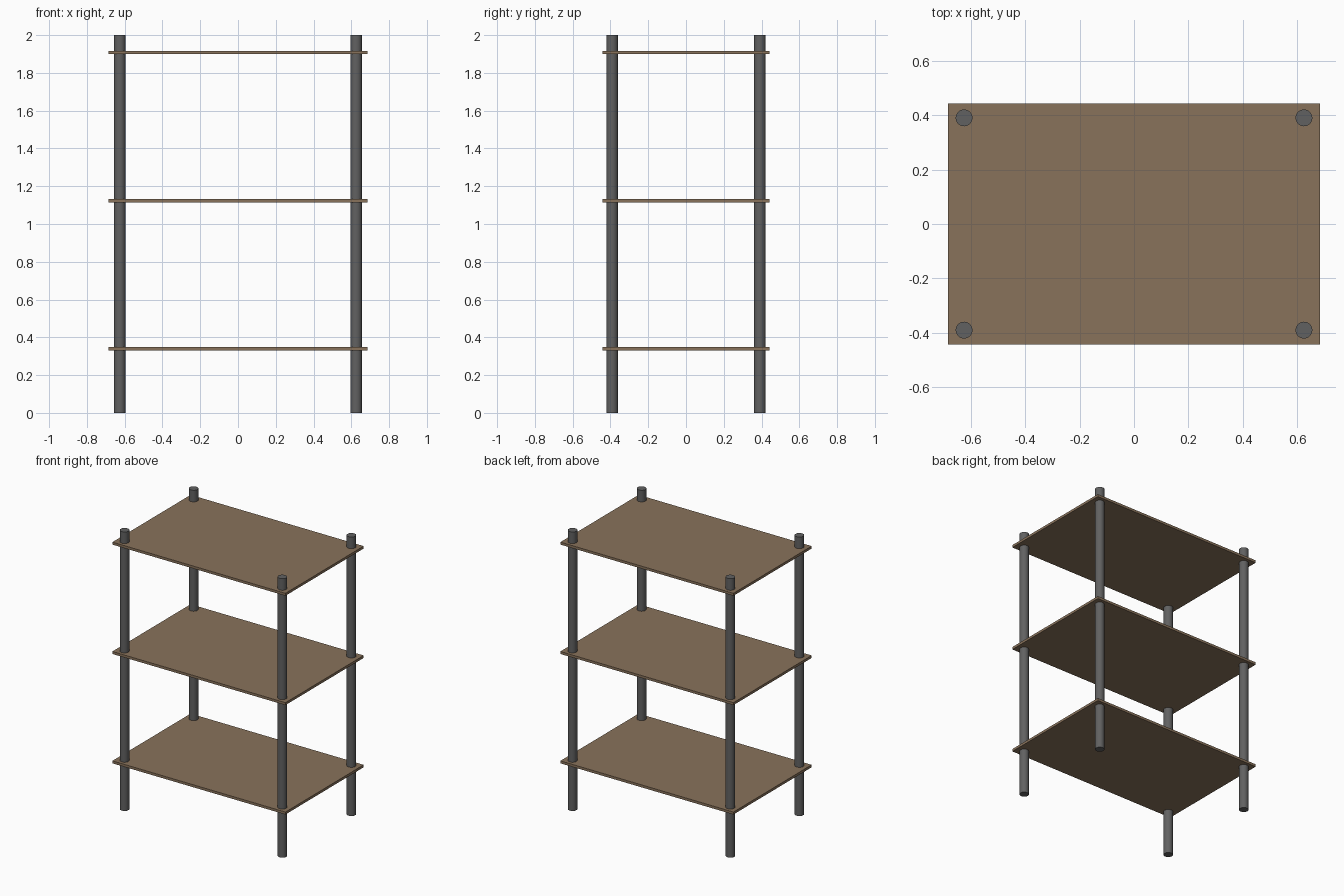
import bpy, math

if "Cube" in bpy.data.objects:
    bpy.data.objects.remove(bpy.data.objects["Cube"])

def material(name, rgb):
    m = bpy.data.materials.new(name)
    m.diffuse_color = (*rgb, 1)
    m.use_nodes = True
    m.node_tree.nodes["Principled BSDF"].inputs["Base Color"].default_value = m.diffuse_color
    return m

wood = material("wood", (0.25, 0.17, 0.105))
metal = material("dark_metal", (0.12, 0.12, 0.12))

# Four round corner posts
for side, sx in (("left", -1), ("right", 1)):
    for end, sy in (("front", -1), ("back", 1)):
        bpy.ops.mesh.primitive_cylinder_add(vertices=32, radius=0.031, depth=2.0,
                                            location=(sx * 0.626, sy * 0.391, 1.0))
        post = bpy.context.object
        post.name = f"{end}_{side}_post"
        post.data.materials.append(metal)
        bpy.ops.object.shade_smooth_by_angle(angle=math.radians(30))

# Three thin shelf boards
for name, z in (("bottom_shelf", 0.34), ("middle_shelf", 1.124), ("top_shelf", 1.908)):
    bpy.ops.mesh.primitive_cube_add(size=1, location=(0, 0, z))
    shelf = bpy.context.object
    shelf.name = name
    shelf.scale = (1.372, 0.886, 0.018)
    bpy.ops.object.transform_apply(location=False, rotation=False, scale=True)
    shelf.data.materials.append(wood)
